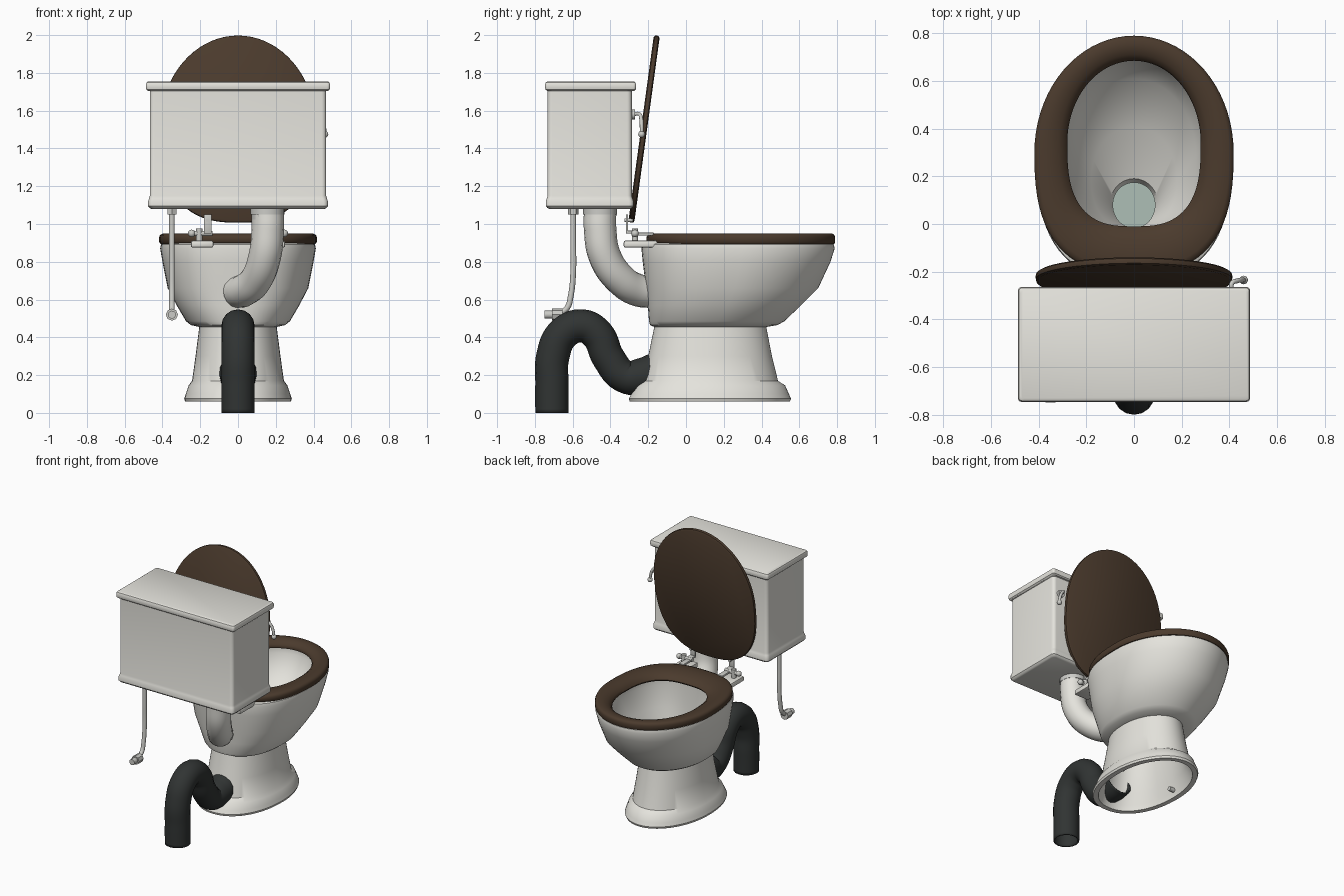
import bpy, bmesh, math
from mathutils import Vector, Matrix

if "Cube" in bpy.data.objects:
    bpy.data.objects.remove(bpy.data.objects["Cube"])


def material(name, rgb):
    m = bpy.data.materials.new(name)
    m.diffuse_color = (*rgb, 1)
    m.use_nodes = True
    m.node_tree.nodes["Principled BSDF"].inputs["Base Color"].default_value = m.diffuse_color
    return m


CERAMIC = material("ceramic", (0.78, 0.77, 0.72))
WOOD = material("dark_wood", (0.07, 0.043, 0.026))
RUBBER = material("black_rubber", (0.03, 0.034, 0.033))
WATER = material("water", (0.42, 0.52, 0.47))
METAL = material("metal", (0.6, 0.6, 0.57))


def finish(ob, mat, angle=35):
    ob.data.materials.clear()
    ob.data.materials.append(mat)
    bpy.ops.object.select_all(action='DESELECT')
    ob.select_set(True)
    bpy.context.view_layer.objects.active = ob
    bpy.ops.object.shade_smooth_by_angle(angle=math.radians(angle))
    return ob


def from_bmesh(name, bm, mat, angle=35):
    bmesh.ops.recalc_face_normals(bm, faces=bm.faces[:])
    me = bpy.data.meshes.new(name)
    bm.to_mesh(me)
    bm.free()
    ob = bpy.data.objects.new(name, me)
    bpy.context.collection.objects.link(ob)
    return finish(ob, mat, angle)


def loft(name, rings, mat, closed=False, angle=35):
    """Skin a stack of equal-length rings; cap the ends unless closed."""
    bm = bmesh.new()
    vs = [[bm.verts.new(p) for p in r] for r in rings]
    n = len(vs[0])
    pairs = list(zip(vs, vs[1:])) + ([(vs[-1], vs[0])] if closed else [])
    for a, b in pairs:
        for i in range(n):
            j = (i + 1) % n
            bm.faces.new((a[i], a[j], b[j], b[i]))
    if not closed:
        bm.faces.new(vs[0])
        bm.faces.new(vs[-1])
    return from_bmesh(name, bm, mat, angle)


def egg(z, w, front, back, c, nb=2.0, n=72):
    """Egg ring: half width w at y=c, elliptic one way, squarer the other."""
    pts = []
    for i in range(n):
        t = 2 * math.pi * i / n
        co, s = math.cos(t), math.sin(t)
        k = 2 / (2.0 if s >= 0 else nb)
        d = front - c if s >= 0 else c - back
        pts.append((w * math.copysign(abs(co) ** k, co),
                    c + d * math.copysign(abs(s) ** k, s), z))
    return pts


def round_rect(z, hx, hy, cy, r, seg=5):
    pts = []
    for q, (sx, sy) in enumerate(((1, 1), (-1, 1), (-1, -1), (1, -1))):
        for i in range(seg + 1):
            a = math.pi / 2 * (q + i / seg)
            pts.append((sx * (hx - r) + r * math.cos(a),
                        cy + sy * (hy - r) + r * math.sin(a), z))
    return pts


def rod(name, p0, p1, r, mat=METAL, seg=20):
    p0, p1 = Vector(p0), Vector(p1)
    d = p1 - p0
    bm = bmesh.new()
    bmesh.ops.create_cone(bm, cap_ends=True, segments=seg, radius1=r, radius2=r, depth=d.length)
    rot = d.to_track_quat('Z', 'Y').to_matrix().to_4x4()
    bm.transform(Matrix.Translation((p0 + p1) / 2) @ rot)
    return from_bmesh(name, bm, mat)


def ball(name, p, r, mat=METAL):
    bm = bmesh.new()
    bmesh.ops.create_uvsphere(bm, u_segments=16, v_segments=10, radius=r)
    bm.transform(Matrix.Translation(p))
    return from_bmesh(name, bm, mat)


def box(name, lo, hi, mat, bevel=0.006):
    lo, hi = Vector(lo), Vector(hi)
    bm = bmesh.new()
    bmesh.ops.create_cube(bm, size=1)
    bm.transform(Matrix.Translation((lo + hi) / 2) @ Matrix.Diagonal((*(hi - lo), 1)))
    bmesh.ops.bevel(bm, geom=bm.edges[:], offset=bevel, segments=2, affect='EDGES', profile=0.5)
    return from_bmesh(name, bm, mat)


def tube(name, pts, r, mat, caps=True, radii=None):
    cu = bpy.data.curves.new(name, 'CURVE')
    cu.dimensions = '3D'
    cu.bevel_depth, cu.bevel_resolution, cu.resolution_u = r, 6, 8
    cu.use_fill_caps = caps
    sp = cu.splines.new('BEZIER')
    sp.bezier_points.add(len(pts) - 1)
    for i, (bp, p) in enumerate(zip(sp.bezier_points, pts)):
        bp.co = p
        bp.handle_left_type = bp.handle_right_type = 'AUTO'
        bp.radius = radii[i] if radii else 1
    ob = bpy.data.objects.new(name, cu)
    bpy.context.collection.objects.link(ob)
    bpy.ops.object.select_all(action='DESELECT')
    ob.select_set(True)
    bpy.context.view_layer.objects.active = ob
    bpy.ops.object.convert(target='MESH')
    return finish(bpy.context.view_layer.objects.active, mat, 45)


# Bowl and pedestal: sump, inner wall, rim, outer wall, foot, hollow underside
bowl_rings = [
    (.44, .08, .16, -.01, .08, 2), (.50, .10, .19, -.025, .085, 2),
    (.58, .18, .41, -.03, .19, 2.2), (.70, .26, .61, -.04, .29, 2.5),
    (.85, .31, .71, -.05, .33, 2.6), (.90, .31, .71, -.05, .33, 2.6),
    (.90, .395, .77, -.22, .30, 2.6), (.892, .408, .783, -.233, .30, 2.6),
    (.87, .412, .787, -.236, .30, 2.6), (.80, .400, .765, -.229, .29, 2.6),
    (.66, .372, .70, -.212, .26, 2.6), (.57, .325, .61, -.202, .22, 2.5),
    (.485, .275, .52, -.196, .17, 2.4), (.465, .25, .485, -.19, .15, 2.3),
    (.455, .205, .425, -.168, .13, 2.2), (.30, .225, .455, -.20, .13, 2.2),
    (.17, .243, .487, -.232, .13, 2.2), (.145, .262, .525, -.265, .13, 2.2),
    (.10, .277, .545, -.29, .13, 2.2), (.075, .285, .556, -.303, .13, 2.2),
    (.06, .28, .55, -.298, .13, 2.2), (.06, .245, .515, -.262, .13, 2.2),
    (.10, .24, .505, -.25, .13, 2.2), (.17, .218, .462, -.21, .13, 2.2),
    (.40, .188, .41, -.155, .13, 2.2)]
loft("bowl", [egg(*r) for r in bowl_rings], CERAMIC)
loft("water", [egg(z, .09, .175, -.018, .08) for z in (.47, .51)], WATER)

# Seat: blend between the outer outline and the opening
OUT, HOLE = (.418, .79, -.21, .30, 2.6), (.28, .685, -.01, .34, 2.8)


def seat_ring(t, z):
    return egg(z, *[a + (b - a) * t for a, b in zip(OUT, HOLE)])


loft("seat", [seat_ring(t, z) for t, z in (
    (.05, .895), (0, .905), (0, .93), (.04, .942), (.14, .949), (.45, .949),
    (.75, .94), (.94, .92), (1, .905), (.97, .895))], WOOD, closed=True, angle=50)

# Raised lid: the seat outline as a thin slab, tilted up
lid = loft("lid", [egg(z, .413 - d, 1.0 - d, d, .51, 2.6) for z, d in (
    (-.016, .012), (-.010, .002), (.0, 0), (.010, .002), (.016, .012))], WOOD)
lid.rotation_euler.x = math.radians(82.2)
lid.location = (0, -.29, 1.007)

# Tank with flared foot, and its cover
loft("tank", [round_rect(z, .470 + d, .226 + d, -.51, .025) for z, d in (
    (1.08, -.012), (1.085, -.002), (1.095, .006), (1.12, .006), (1.135, .001),
    (1.15, -.003), (1.715, -.003))], CERAMIC)
loft("tank_cover", [round_rect(z, .487 + d, .241 + d, -.505, .015) for z, d in (
    (1.705, -.010), (1.712, -.002), (1.722, 0), (1.74, 0), (1.75, -.004),
    (1.755, -.012))], CERAMIC)

# Flush elbow and its collar
tube("flush_pipe", [(.158, -.455, 1.06), (.158, -.455, .98), (.142, -.43, .83),
                    (.095, -.345, .705), (.035, -.255, .65), (.0, -.18, .64)], .086, CERAMIC)
rod("flush_collar", (.155, -.455, 1.025), (.155, -.455, 1.055), .083, METAL, 32)
rod("flush_flange", (.155, -.455, 1.05), (.155, -.455, 1.085), .09, METAL, 32)

# Drain pipe, flared where it meets the pedestal, open at the floor
drain = tube("drain_pipe", [(0, -.16, .215), (0, -.23, .195), (0, -.32, .19), (0, -.41, .29),
                            (0, -.47, .415), (0, -.55, .46), (0, -.65, .42), (0, -.705, .30),
                            (0, -.71, .15), (0, -.71, 0)], .083, RUBBER, False,
             [1.18, 1.1, .98, .98, 1, 1, 1, 1, 1, 1])
wall = drain.modifiers.new("wall", 'SOLIDIFY')
wall.thickness, wall.offset = .01, 0

# Water supply pipe with nuts
tube("supply_pipe", [(-.35, -.597, 1.07), (-.35, -.597, .90), (-.35, -.597, .75),
                     (-.35, -.61, .62), (-.35, -.63, .555), (-.35, -.68, .52)], .015, METAL)
rod("supply_top_nut", (-.35, -.597, 1.05), (-.35, -.597, 1.085), .028, METAL, 6)
rod("supply_valve", (-.35, -.71, .52), (-.35, -.655, .52), .032, METAL, 8)
rod("supply_inlet", (-.35, -.748, .52), (-.35, -.70, .52), .021, METAL)

# Flush lever
rod("lever_collar", (.41, -.29, 1.58), (.41, -.27, 1.58), .026)
tube("lever_handle", [(.41, -.28, 1.58), (.41, -.25, 1.583), (.435, -.238, 1.56),
                      (.455, -.235, 1.515), (.46, -.235, 1.48)], .01, METAL)
ball("lever_knob", (.46, -.235, 1.475), .018)

# Hinges, lugs and floor bolts on both sides
for side, s in (("left", -1), ("right", 1)):
    def X(a, b):
        return min(s * a, s * b), max(s * a, s * b)
    a, b = X(.13, .25)
    box(side + "_hinge_lug", (a, -.33, .875), (b, -.15, .912), CERAMIC, .01)
    rod(side + "_hinge_post", (s * .205, -.27, .90), (s * .205, -.27, .975), .017)
    rod(side + "_hinge_axle", (s * .25, -.27, .95), (s * .135, -.27, .95), .014)
    ball(side + "_hinge_end", (s * .245, -.27, .95), .02)
    a, b = X(.14, .18)
    box(side + "_seat_arm", (a, -.28, .938), (b, -.17, .954), METAL, .004)
    tab = box(side + "_lid_arm", (a, -.318, .95), (b, -.306, 1.05), METAL, .003)
    box(side + "_lid_link", (a, -.318, .95), (b, -.265, .965), METAL, .003)
    rod(side + "_lid_screw", (s * .16, -.325, 1.02), (s * .16, -.28, 1.02), .01)
    rod(side + "_floor_bolt", (s * .20, .13, .11), (s * .25, .13, .11), .016)
